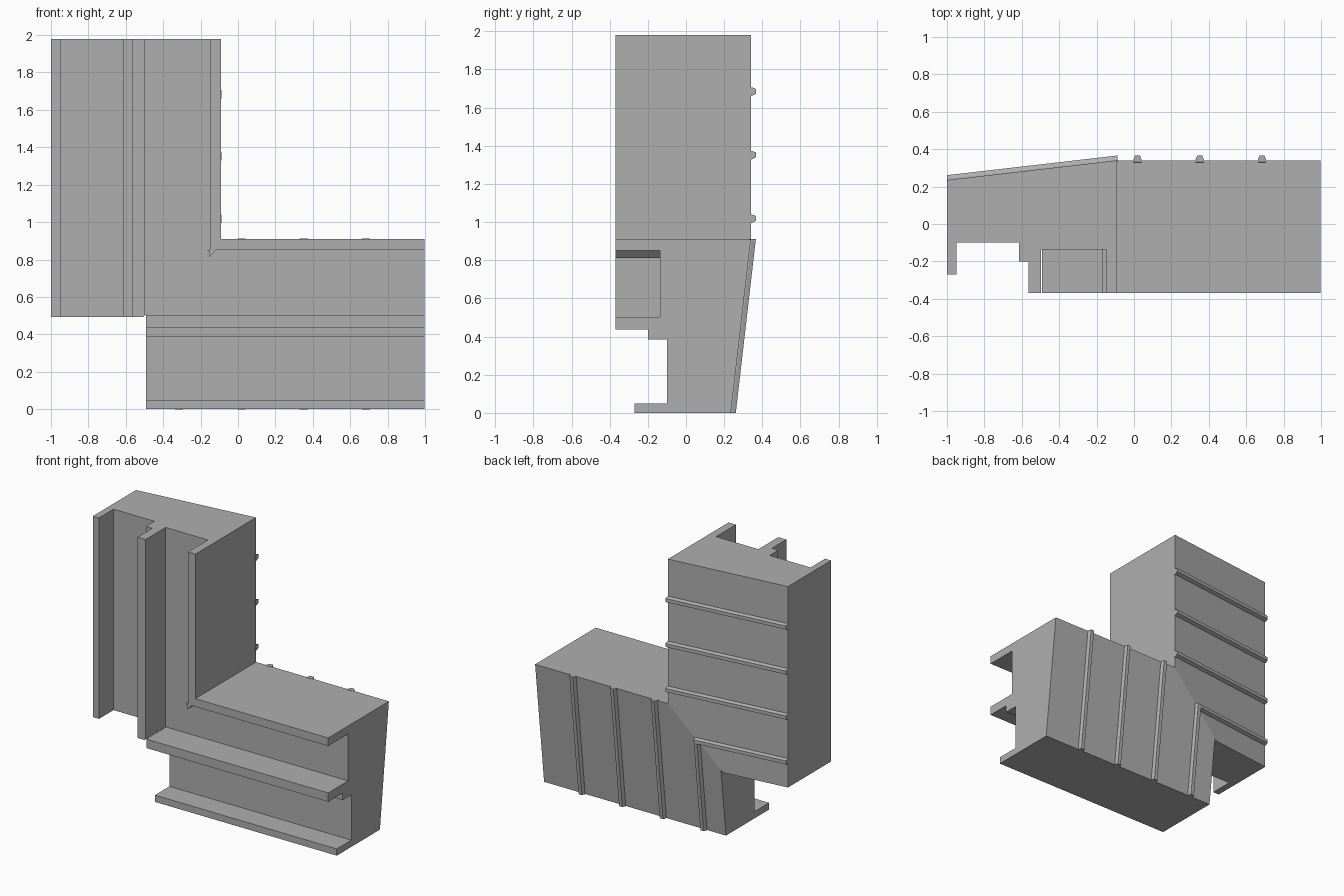
import bpy, bmesh
from mathutils import Vector

cube = bpy.data.objects.get("Cube")
if cube:
    bpy.data.objects.remove(cube, do_unlink=True)

grey = bpy.data.materials.new("plain grey")
grey.use_nodes = True
grey.diffuse_color = (0.43, 0.43, 0.43, 1)
grey.node_tree.nodes["Principled BSDF"].inputs["Base Color"].default_value = grey.diffuse_color

HEIGHT = 0.91          # width of each leg across the frame


def back(u):
    """Depth of the sloping back at distance u from the outer edge."""
    return 0.235 + 0.105 * u / HEIGHT


# Local axes: s runs along a leg, u across it from the outer edge
def horizontal(s, y, u):
    return Vector((s - 1, y, u))


def vertical(s, y, u):
    return Vector((u - 1, y, s))


def prism(name, start, end, place, mitre=True):
    """Join two matching outlines, cut at the mitre s = u, and place."""
    bm = bmesh.new()
    a = [bm.verts.new(p) for p in start]
    b = [bm.verts.new(p) for p in end]
    bm.faces.new(a)
    bm.faces.new(b[::-1])
    for i in range(len(a)):
        j = (i + 1) % len(a)
        bm.faces.new((a[j], a[i], b[i], b[j]))
    if mitre:
        cut = bmesh.ops.bisect_plane(
            bm, geom=bm.verts[:] + bm.edges[:] + bm.faces[:], dist=1e-5,
            plane_co=(0, 0, 0), plane_no=(1, 0, -1), clear_inner=True)
        edges = [e for e in cut["geom_cut"] if isinstance(e, bmesh.types.BMEdge)]
        edges = [e for e in edges if e.is_boundary]
        if edges:
            bmesh.ops.triangle_fill(bm, edges=edges, use_beauty=True)
    for v in bm.verts:
        v.co = place(*v.co)
    bmesh.ops.recalc_face_normals(bm, faces=bm.faces)
    mesh = bpy.data.meshes.new(name)
    bm.to_mesh(mesh)
    bm.free()
    mesh.materials.append(grey)
    obj = bpy.data.objects.new(name, mesh)
    bpy.context.collection.objects.link(obj)
    return obj


# Frame cross-section (y, u): outer lip, stepped middle shelf, inner lip
section = [
    (back(0), 0), (-0.27, 0), (-0.27, 0.05), (-0.10, 0.05),
    (-0.10, 0.385), (-0.20, 0.385), (-0.20, 0.437), (-0.37, 0.437),
    (-0.37, 0.503), (-0.137, 0.503), (-0.137, 0.85), (-0.37, 0.85),
    (-0.37, HEIGHT), (back(HEIGHT), HEIGHT),
]
# Rib cross-section (s offset, height above the back)
rib = [(-0.022, -0.01), (-0.022, 0.005), (-0.012, 0.026),
       (0.014, 0.026), (0.022, 0.005), (0.022, -0.01)]

legs = [("horizontal", horizontal, 0.508, 1.998),
        ("vertical", vertical, 0.492, 1.98)]
for label, place, low, high in legs:
    prism(label + "_frame_leg",
          [(low, y, u) for y, u in section],
          [(high, y, u) for y, u in section], place)
    # Raised ribs across the sloping back
    for i in range(4):
        centre = 0.685 + i * 0.333
        ends = [[(centre + s, back(u) + d, u) for s, d in rib]
                for u in (-0.001, HEIGHT + 0.002)]
        prism(f"{label}_back_rib_{i + 1}", *ends, place)

# Small wedge under the inner lip corner
wedge = [(0.828, 0.852), (0.845, 0.846), (0.845, 0.812), (0.883, 0.852)]
prism("lip_corner_wedge",
      [(s, -0.37, u) for s, u in wedge],
      [(s, -0.13, u) for s, u in wedge], horizontal, mitre=False)
